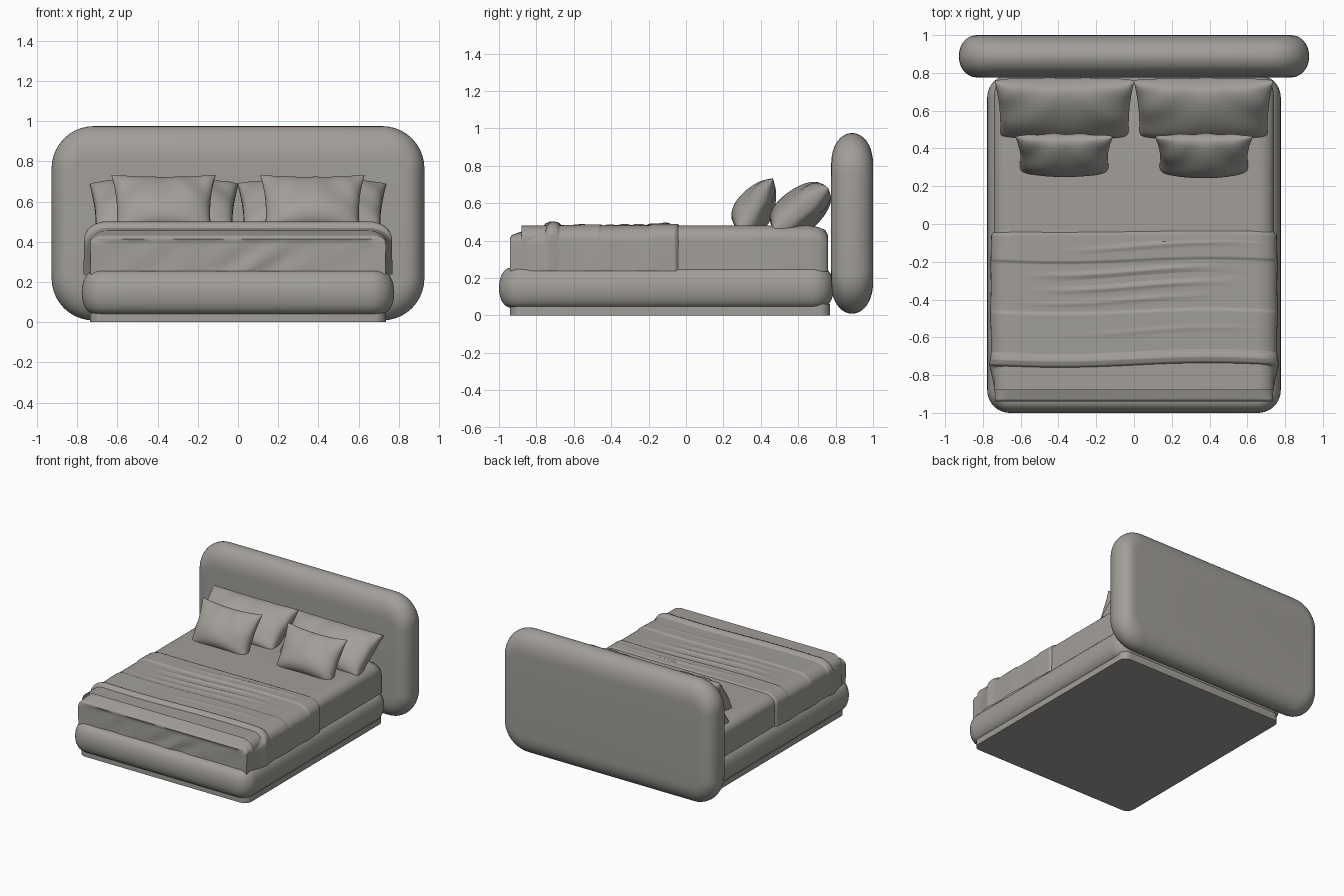
import bpy, bmesh, math
from math import sin, cos, pi, exp

if "Cube" in bpy.data.objects:
    bpy.data.objects.remove(bpy.data.objects["Cube"])

fabric = bpy.data.materials.new("warm_grey_fabric")
fabric.diffuse_color = (0.36, 0.345, 0.32, 1)
fabric.use_nodes = True
fabric.node_tree.nodes["Principled BSDF"].inputs["Base Color"].default_value = fabric.diffuse_color


def build(name, rings, closed=True, cap_start=True, cap_end=True, angle=50):
    """Skin a list of equal-length point rings into an object."""
    bm = bmesh.new()
    vs = [[bm.verts.new(p) for p in r] for r in rings]
    n = len(rings[0])
    for a, b in zip(vs, vs[1:]):
        for i in range(n if closed else n - 1):
            j = (i + 1) % n
            bm.faces.new((a[i], a[j], b[j], b[i]))
    if cap_start:
        bm.faces.new(vs[0])
    if cap_end:
        bm.faces.new(vs[-1])
    bmesh.ops.remove_doubles(bm, verts=bm.verts, dist=1e-5)
    bmesh.ops.recalc_face_normals(bm, faces=bm.faces)
    me = bpy.data.meshes.new(name)
    bm.to_mesh(me)
    bm.free()
    me.materials.append(fabric)
    ob = bpy.data.objects.new(name, me)
    bpy.context.collection.objects.link(ob)
    bpy.ops.object.select_all(action='DESELECT')
    ob.select_set(True)
    bpy.context.view_layer.objects.active = ob
    bpy.ops.object.shade_smooth_by_angle(angle=math.radians(angle))
    return ob


def rounded_rect(hx, hy, r, seg=10):
    pts = []
    for k, (sx, sy) in enumerate(((1, 1), (-1, 1), (-1, -1), (1, -1))):
        for i in range(seg + 1):
            a = (k + i / seg) * pi / 2
            pts.append((sx * (hx - r) + r * cos(a), sy * (hy - r) + r * sin(a)))
    return pts


def cushion_slab(name, hx, hy, depth, r, inset, place, power=1.0, steps=20):
    """Rounded-rectangle slab whose edge is a full soft roll."""
    rings = []
    for i in range(steps + 1):
        t = -pi / 2 + pi * i / steps
        k = 1 - max(cos(t), 0) ** power
        rr = max(r - 0.5 * k * (inset[0] + inset[1]), r * 0.3)
        ring = rounded_rect(hx - inset[0] * k, hy - inset[1] * k, rr)
        rings.append([place(u, v, depth * sin(t)) for u, v in ring])
    return build(name, rings)


# Headboard, base and plinth
cushion_slab("headboard", 0.927, 0.483, 0.112, 0.21, (0.10, 0.17),
             lambda u, v, d: (u, 0.888 + d, 0.492 + v), 0.9)
cushion_slab("bed_base", 0.777, 0.895, 0.108, 0.12, (0.075, 0.075),
             lambda u, v, d: (u, -0.105 + v, 0.148 + d), 0.8)
build("plinth", [[(x, y - 0.085, z) for x, y in rounded_rect(0.735, 0.855, 0.06)]
                 for z in (0, 0.06)], angle=30)


def section(w, h, z0, rx, rz):
    """Half cross-section of a draped layer, mirrored to a full arch."""
    half = [(w, z0 + (h - rz - z0) * i / 6) for i in range(6)]
    half += [(w - rx + rx * cos(a), h - rz + rz * sin(a))
             for a in (pi / 2 * i / 8 for i in range(9))]
    half += [((w - rx) * (1 - i / 24), h) for i in range(1, 25)]
    return half + [(-x, z) for x, z in reversed(half[:-1])]


def lerp_table(tab, y):
    for (a, fa), (b, fb) in zip(tab, tab[1:]):
        if y <= b:
            return fa + (fb - fa) * max(0, (y - a) / (b - a))
    return tab[-1][1]


# Mattress with rolled back end
rings = []
for y, k in ((-0.88, 0.0), (0.3, 0), (0.66, 0), (0.71, 0.008), (0.745, 0.025), (0.76, 0.055)):
    rings.append([(x, y, z) for x, z in section(0.742 - k * 0.6, 0.48 - k, 0.235, 0.09, 0.07)])
build("mattress", rings, cap_start=False)

# Blanket: draped arch with folds, creases and a wrinkled front drop
heights = [(-0.94, 0.415), (-0.93, 0.43), (-0.85, 0.455), (-0.755, 0.468), (-0.74, 0.492),
           (-0.715, 0.502), (-0.69, 0.496), (-0.68, 0.482), (-0.47, 0.487), (-0.455, 0.480),
           (-0.2, 0.482), (-0.185, 0.490), (-0.06, 0.489), (-0.045, 0.487), (-0.035, 0.472)]
widths = [(-0.94, 0.735), (-0.90, 0.737), (-0.80, 0.752), (-0.74, 0.765), (-0.68, 0.757),
          (-0.45, 0.76), (-0.06, 0.757), (-0.035, 0.738)]
rings = []


def crease(x, y):
    wave = 0.0
    for yc, xc, amp in ((-0.12, 0.15, 0.006), (-0.25, -0.05, 0.007), (-0.29, 0.05, -0.006),
                        (-0.33, 0.0, 0.007), (-0.40, -0.1, 0.005), (-0.57, 0.2, 0.003)):
        wave += amp * exp(-((y - yc - 0.012 * sin(3 * x)) / 0.014) ** 2 - ((x - xc) / 0.42) ** 4)
    return wave


first = section(0.735, 0.415, 0.24, 0.05, 0.04)
for i in range(12):  # front drop
    s = i / 12
    ring = []
    for x, z in first:
        px, pz = x * s, 0.24 + (z - 0.24) * s
        fold = sin(26 * px - 34 * pz) * sin(5 * px + 1) * (1 - s * s)
        ring.append((px, -0.932 + 0.007 * fold, pz))
    rings.append(ring)
N = 180
for i in range(N + 1):
    y = -0.94 + 0.905 * i / N
    soft = min(1, (y + 0.94) / 0.12)
    w, h = lerp_table(widths, y), lerp_table(heights, y)
    ring = []
    for x, z in section(w, h, 0.238, 0.05 + 0.06 * soft, 0.03 + 0.05 * soft):
        top = max(0, (z - 0.238) / (h - 0.238))
        ring.append((x * (1 + 0.004 * sin(23 * y) * (1 - top)),
                     y + 0.012 * soft * sin(4 * x) * top * (1 if y < -0.1 else 0.3),
                     z + crease(x, y) * top ** 4))
    rings.append(ring)
build("blanket", rings, closed=False, cap_start=False, cap_end=False, angle=60)


def pillow(name, side, cx, cy, cz, W, H, T, tilt, pinch, full, sag):
    """Two mirrored puffed sheets meeting at a seam, leaned back."""
    n = 36
    bm = bmesh.new()
    ct, st = cos(tilt), sin(tilt)
    for face in (-1, 1):
        grid = []
        for i in range(n + 1):
            row = []
            for j in range(n + 1):
                u, v = -cos(pi * i / n), -cos(pi * j / n)
                puff = (max(0, (1 - u * u) * (1 - v * v))) ** full
                d = face * T * puff * (1 - sag * v)
                d += face * 0.006 * puff * sin(7 * u * v + 5 * u + side)
                x = W * u * (1 - pinch * (1 - v * v)) * (1 + 0.04 * v)
                s = H * v * (1 - 1.6 * pinch * (1 - u * u))
                row.append(bm.verts.new((side * (cx + x), cy + s * st + d * ct,
                                         cz + s * ct - d * st)))
            grid.append(row)
        for i in range(n):
            for j in range(n):
                bm.faces.new((grid[i][j], grid[i + 1][j], grid[i + 1][j + 1], grid[i][j + 1]))
    bmesh.ops.remove_doubles(bm, verts=bm.verts, dist=1e-5)
    bmesh.ops.recalc_face_normals(bm, faces=bm.faces)
    me = bpy.data.meshes.new(name)
    bm.to_mesh(me)
    bm.free()
    me.materials.append(fabric)
    ob = bpy.data.objects.new(name, me)
    bpy.context.collection.objects.link(ob)
    bpy.ops.object.select_all(action='DESELECT')
    ob.select_set(True)
    bpy.context.view_layer.objects.active = ob
    bpy.ops.object.shade_smooth_by_angle(angle=math.radians(60))


# Two pairs of pillows
for side, label in ((-1, "left"), (1, "right")):
    pillow("front_pillow_" + label, side, 0.37, 0.375, 0.585, 0.25, 0.172, 0.095,
           math.radians(31), 0.07, 0.42, 0.3)
    pillow("back_pillow_" + label, side, 0.368, 0.615, 0.565, 0.355, 0.185, 0.11,
           math.radians(50), 0.03, 0.33, 0.1)
